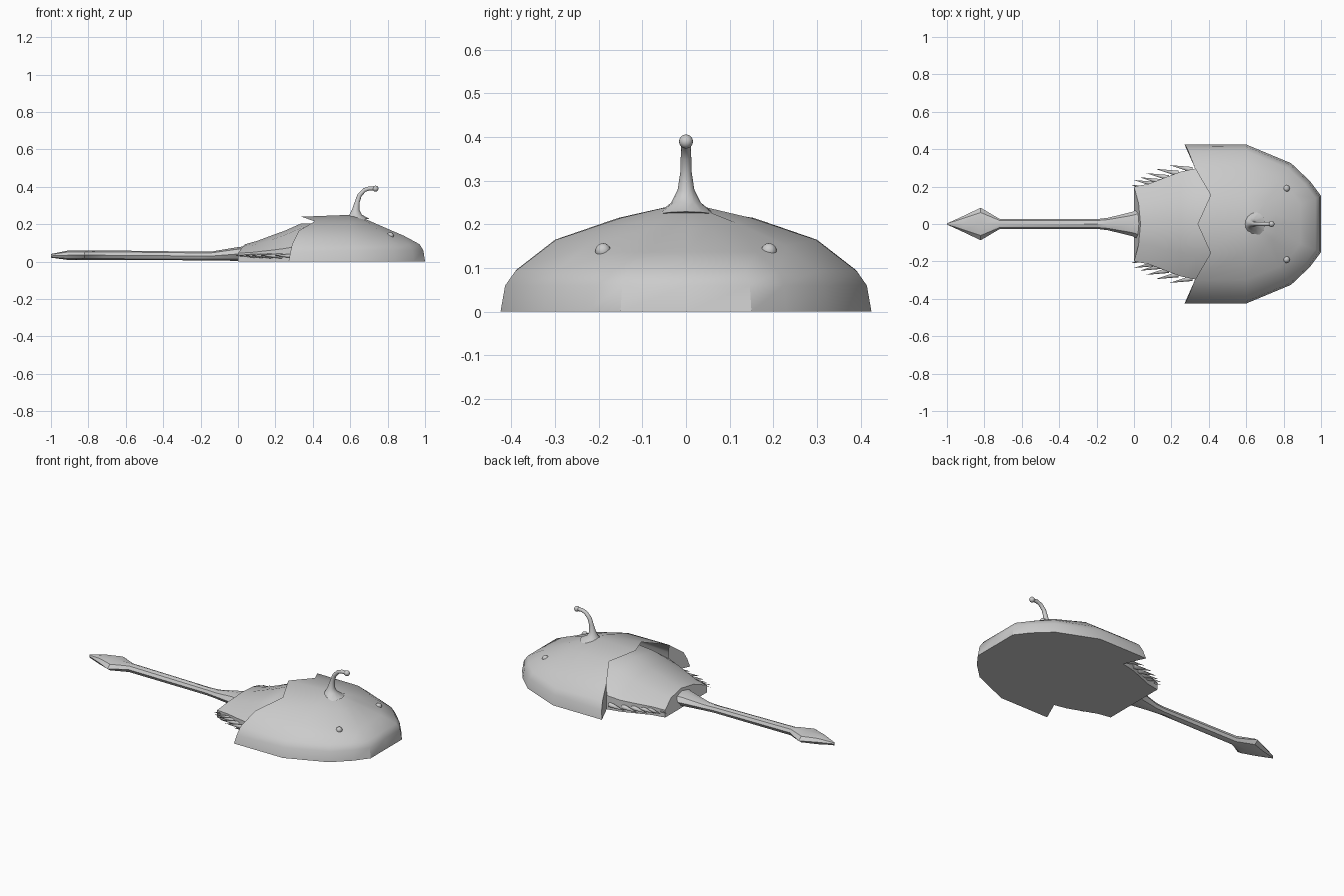
import bpy, bmesh, math
from mathutils import Vector

if "Cube" in bpy.data.objects:
    bpy.data.objects.remove(bpy.data.objects["Cube"])


def finish(name, bm, angle=35):
    bmesh.ops.remove_doubles(bm, verts=bm.verts, dist=0.0005)
    bmesh.ops.recalc_face_normals(bm, faces=bm.faces)
    me = bpy.data.meshes.new(name)
    bm.to_mesh(me)
    bm.free()
    ob = bpy.data.objects.new(name, me)
    bpy.context.collection.objects.link(ob)
    bpy.ops.object.select_all(action='DESELECT')
    ob.select_set(True)
    bpy.context.view_layer.objects.active = ob
    bpy.ops.object.shade_smooth_by_angle(angle=math.radians(angle))
    return ob


def loft(rows, closed=False, caps=False):
    bm = bmesh.new()
    vs = [[bm.verts.new(p) for p in r] for r in rows]
    n = len(rows[0])
    for a, b in zip(vs, vs[1:]):
        for i in range(n if closed else n - 1):
            j = (i + 1) % n
            bm.faces.new((a[i], a[j], b[j], b[i]))
    if caps:
        bm.faces.new(vs[0])
        bm.faces.new(vs[-1])
    return bm


def flip(row):
    return [(x, -y, z) for x, y, z in row]


# head shell: spokes run from the rim up to the spine
def spoke(rim, top, heights):
    fr = (0, 0.025, 0.08, 0.3, 0.65, 1)
    return [(rim[0] + (top[0] - rim[0]) * f, rim[1] * (1 - f), z)
            for f, z in zip(fr, heights)]


front_z = (0, 0.06, 0.093, 0.137, 0.193, 0.25)
side_z = (0, 0.06, 0.093, 0.165, 0.215, 0.25)
mid_z = [(a + b) / 2 for a, b in zip(front_z, side_z)]
rear = [(0.27, 0.425, 0), (0.28, 0.412, 0.05), (0.29, 0.39, 0.095),
        (0.325, 0.30, 0.165), (0.41, 0.155, 0.215), (0.34, 0, 0.24)]
half = [spoke((1, 0.15), (0.63, 0), front_z),
        spoke((0.94, 0.23), (0.63, 0), front_z),
        spoke((0.84, 0.325), (0.63, 0), mid_z),
        spoke((0.6, 0.425), (0.6, 0), side_z),
        rear]
rows = [flip(r) for r in reversed(half)] + [spoke((1, 0), (0.63, 0), front_z)] + half
bm = loft(rows)
# flat underside and rear corner walls
inner = (0.33, 0.29, 0)
bm.faces.new([bm.verts.new(p) for p in
              [r[0] for r in rows] + [inner, flip([inner])[0]]])
for wall in (rear[:4] + [inner], flip(rear[:4] + [inner])):
    bm.faces.new([bm.verts.new(p) for p in wall])
finish("head_shell", bm)

# abdomen: x at rim, x at middle, half width, rim z, shoulder z, top z
sections = [(0.45, 0.45, 0.30, 0.09, 0.19, 0.205),
            (0.33, 0.34, 0.297, 0.085, 0.18, 0.205),
            (0.25, 0.25, 0.28, 0.07, 0.142, 0.165),
            (0.17, 0.18, 0.25, 0.06, 0.115, 0.14),
            (0.08, 0.10, 0.215, 0.05, 0.09, 0.11),
            (0.0, 0.035, 0.20, 0.045, 0.078, 0.092)]
rows = []
for xr, xm, w, zr, zs, zt in sections:
    side = [(xr, w, 0), (xr, w, zr), (xr * 0.3 + xm * 0.7, w * 0.55, zs)]
    rows.append(side + [(xm, 0, zt)] + flip(reversed(side)))
finish("abdomen", loft(rows, closed=True, caps=True), 30)

# tail with a flat lozenge tip: x, half width, centre z, half height
tail = [(0.06, 0.095, 0.045, 0.04), (-0.01, 0.065, 0.04, 0.036),
        (-0.14, 0.033, 0.03, 0.024), (-0.2, 0.026, 0.03, 0.023),
        (-0.72, 0.028, 0.034, 0.026), (-0.82, 0.087, 0.034, 0.026),
        (-0.91, 0.044, 0.034, 0.025), (-1.0, 0.003, 0.031, 0.01)]
rows = []
for x, w, zc, h in tail:
    rows.append([(x, w * math.cos(k * math.pi / 4), zc + h * math.sin(k * math.pi / 4))
                 for k in range(8)])
finish("tail", loft(rows, closed=True, caps=True))

# curved stalk with a flared base: x, z, radius
path = [(0.632, 0.22, 0.07), (0.628, 0.25, 0.034), (0.63, 0.28, 0.019),
        (0.638, 0.32, 0.013), (0.65, 0.355, 0.012), (0.675, 0.382, 0.011),
        (0.70, 0.391, 0.011), (0.735, 0.39, 0.010)]
rows = []
for i, (x, z, r) in enumerate(path):
    a, b = path[max(i - 1, 0)], path[min(i + 1, len(path) - 1)]
    t = Vector((b[0] - a[0], 0, b[1] - a[1])).normalized()
    side = Vector((t.z, 0, -t.x))
    rows.append([Vector((x, 0, z)) + side * r * math.cos(k * math.pi / 6)
                 + Vector((0, r * math.sin(k * math.pi / 6), 0)) for k in range(12)])
finish("stalk", loft(rows, closed=True, caps=True), 50)


def ball(name, loc, r):
    bm = bmesh.new()
    bmesh.ops.create_uvsphere(bm, u_segments=16, v_segments=10, radius=r)
    bmesh.ops.translate(bm, verts=bm.verts, vec=loc)
    finish(name, bm, 60)


ball("stalk_tip", (0.735, 0, 0.39), 0.016)
for s, n in ((1, "left"), (-1, "right")):
    ball("eye_" + n, (0.815, 0.19 * s, 0.139), 0.018)

# swept-back spikes along both abdomen edges
tips = [(-0.02, 0.21), (0.0, 0.235), (0.03, 0.25),
        (0.065, 0.272), (0.115, 0.295), (0.19, 0.315)]
for s, n in ((1, "left"), (-1, "right")):
    for i, (x, y) in enumerate(tips):
        tip, base = Vector((x, y * s, 0.033)), Vector((x + 0.12, (y - 0.025) * s, 0.03))
        d = tip - base
        bm = bmesh.new()
        bmesh.ops.create_cone(bm, cap_ends=True, segments=8, radius1=0.015,
                              radius2=0, depth=d.length)
        q = d.to_track_quat('Z', 'Y').to_matrix().to_4x4()
        q.translation = (tip + base) / 2
        bmesh.ops.transform(bm, matrix=q, verts=bm.verts)
        finish("spike_%s_%d" % (n, i + 1), bm, 50)
